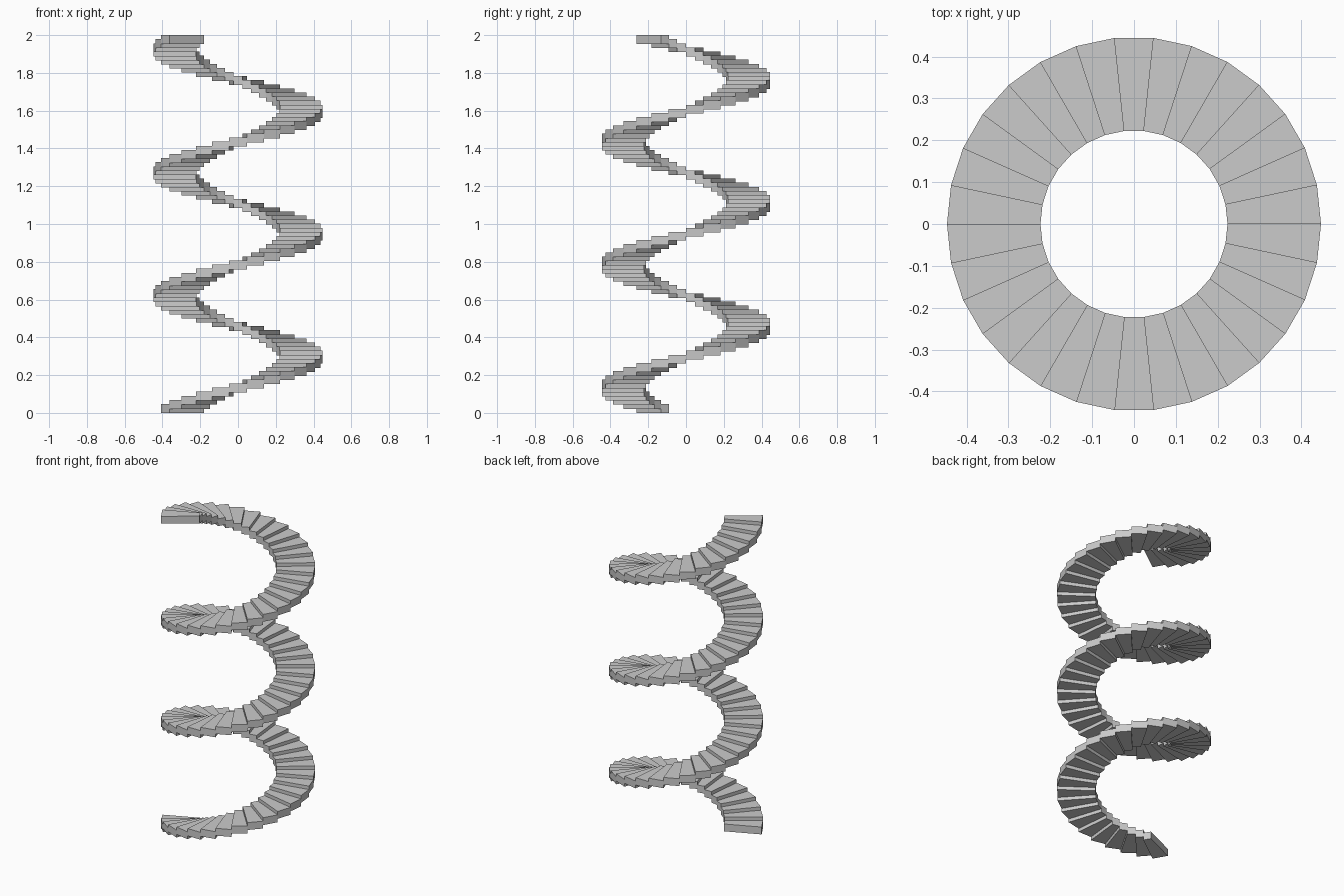
import bpy, bmesh
from math import radians, cos, sin

if "Cube" in bpy.data.objects:
    bpy.data.objects.remove(bpy.data.objects["Cube"])

R_OUT, R_IN = 0.447, 0.2235
STEPS, ANGLE, START = 91, 12, 204
THICK = 0.047
RISE = (2 - THICK) / (STEPS - 1)

bm = bmesh.new()


def wedge_step(a0, a1, z0, z1):
    """One flat wedge-shaped tread with straight sides."""
    plan = [(R_IN, a0), (R_OUT, a0), (R_OUT, a1), (R_IN, a1)]
    low, high = ([bm.verts.new((r * cos(radians(a)), r * sin(radians(a)), z))
                  for r, a in plan] for z in (z0, z1))
    bm.faces.new(low[::-1])
    bm.faces.new(high)
    for i in range(4):
        j = (i + 1) % 4
        bm.faces.new((low[i], low[j], high[j], high[i]))


# Treads climbing counter-clockwise through three turns
for i in range(STEPS):
    a = START + i * ANGLE
    wedge_step(a, a + ANGLE, i * RISE, i * RISE + THICK)

mesh = bpy.data.meshes.new("spiral_steps")
bm.to_mesh(mesh)
bm.free()
bpy.context.collection.objects.link(bpy.data.objects.new("spiral_steps", mesh))
